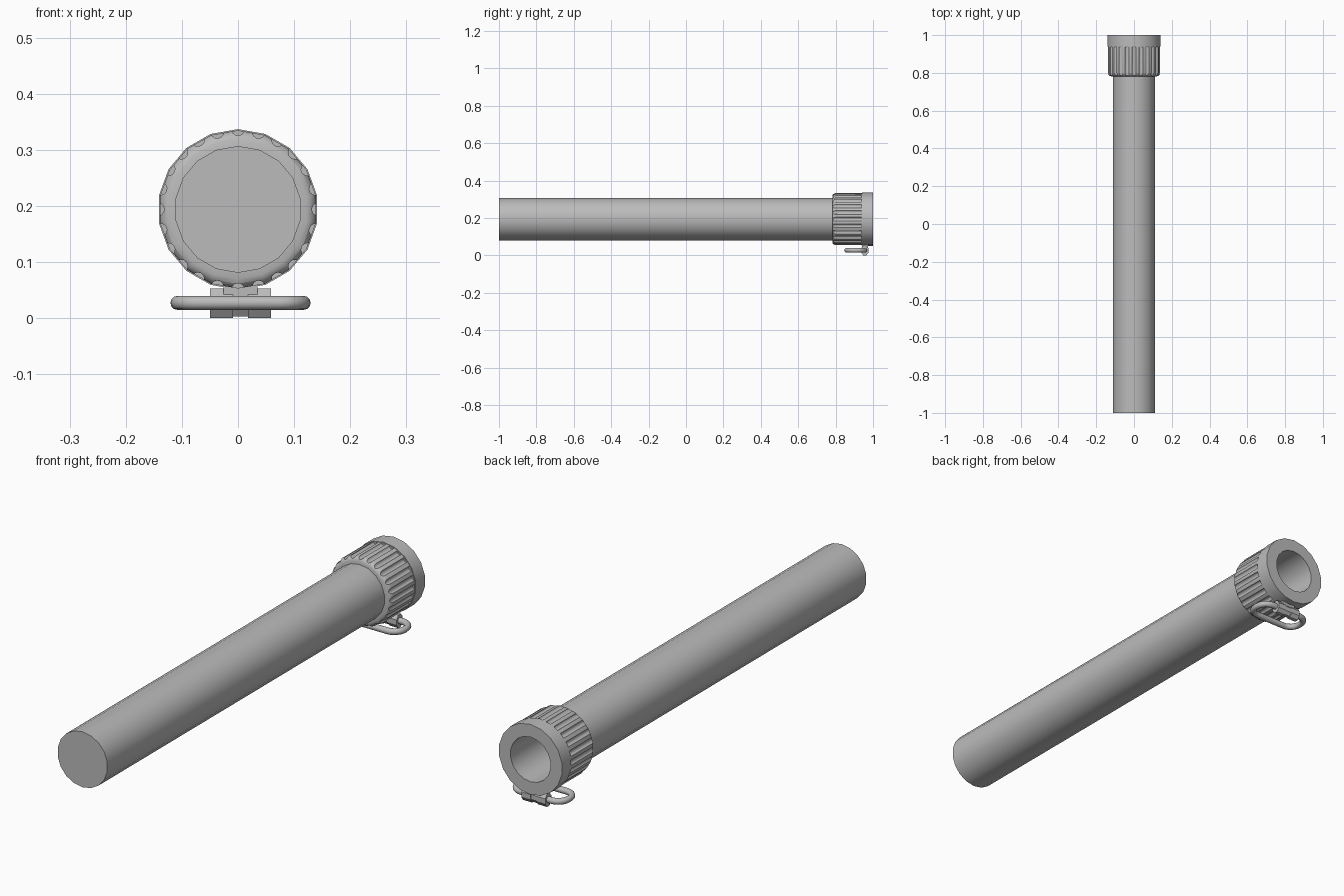
import bpy, bmesh
from math import sin, cos, pi, radians

old = bpy.data.objects.get("Cube")
if old:
    bpy.data.objects.remove(old)

AXIS_Z = 0.194   # height of the tube axis
SIDES = 18
RIBS = 24
LUG_X = 0.0045   # middle of the hinge

grey = bpy.data.materials.new("plain grey")
grey.use_nodes = True
colour = (0.5, 0.5, 0.5, 1)
grey.diffuse_color = colour
grey.node_tree.nodes["Principled BSDF"].inputs["Base Color"].default_value = colour


def finish(name, bm, smooth=True):
    """Turn a bmesh into a named grey object."""
    bmesh.ops.recalc_face_normals(bm, faces=bm.faces[:])
    mesh = bpy.data.meshes.new(name)
    bm.to_mesh(mesh)
    bm.free()
    mesh.materials.append(grey)
    obj = bpy.data.objects.new(name, mesh)
    bpy.context.collection.objects.link(obj)
    if smooth:
        shade(obj)
    return obj


def shade(obj):
    bpy.ops.object.select_all(action='DESELECT')
    obj.select_set(True)
    bpy.context.view_layer.objects.active = obj
    bpy.ops.object.shade_smooth_by_angle(angle=radians(35))


def lathe(name, profile, closed=False, smooth=True):
    """Spin (y, radius) points about the tube axis."""
    bm = bmesh.new()
    rings = []
    for y, r in profile:
        rings.append([bm.verts.new((r * sin(2 * pi * i / SIDES), y,
                                    AXIS_Z + r * cos(2 * pi * i / SIDES)))
                      for i in range(SIDES)])
    pairs = list(zip(rings, rings[1:]))
    if closed:
        pairs.append((rings[-1], rings[0]))
    else:
        bm.faces.new(rings[0])
        bm.faces.new(rings[-1])
    for a, b in pairs:
        for i in range(SIDES):
            j = (i + 1) % SIDES
            bm.faces.new((a[i], a[j], b[j], b[i]))
    return finish(name, bm, smooth)


def prism(bm, outline, start, end):
    """Extrude a flat loop of points between two placing functions."""
    a = [bm.verts.new(start(*p)) for p in outline]
    b = [bm.verts.new(end(*p)) for p in outline]
    n = len(outline)
    bm.faces.new(a)
    bm.faces.new(b)
    for i in range(n):
        bm.faces.new((a[i], a[(i + 1) % n], b[(i + 1) % n], b[i]))


def circle(cu, cv, ru, rv, n, turn=0.0):
    return [(cu + ru * cos(2 * pi * i / n + turn), cv + rv * sin(2 * pi * i / n + turn))
            for i in range(n)]


# Hollow tube, closed at the front
lathe("tube", [(-1, 0.113), (0.99, 0.113), (0.99, 0.091), (-0.97, 0.091)])

# Collar with rounded front edge and plain rim
collar = lathe("collar", [(0.782, 0.105), (0.782, 0.124), (0.785, 0.132), (0.791, 0.138),
                          (0.8, 0.141), (0.94, 0.141), (0.94, 0.143), (1, 0.143),
                          (1, 0.091), (0.99, 0.091), (0.99, 0.105)], True, False)

# Round-bottomed grip grooves cut along the collar
bm = bmesh.new()
for k in range(RIBS):
    a = 2 * pi * k / RIBS
    spot = circle(0.143 * sin(a), AXIS_Z + 0.143 * cos(a), 0.0115, 0.0115, 12, 0.1)
    prism(bm, spot, lambda x, z: (x, 0.75, z), lambda x, z: (x, 0.937, z))
cutter = finish("groove_cutter", bm, False)
cutter.hide_render = True
cut = collar.modifiers.new("grooves", 'BOOLEAN')
cut.object = cutter
cut.operation = 'DIFFERENCE'
cut.solver = 'EXACT'
bpy.ops.object.select_all(action='DESELECT')
collar.select_set(True)
bpy.context.view_layer.objects.active = collar
bpy.ops.object.modifier_apply(modifier=cut.name)
bpy.data.objects.remove(cutter)
shade(collar)

# Hinge under the rim: two outer knuckles and a slimmer middle one
for name, x0, x1, ry, rz in (("right_knuckle", -0.054, -0.0135, 0.021, 0.0285),
                             ("middle_knuckle", -0.0135, 0.0135, 0.018, 0.025),
                             ("left_knuckle", 0.0135, 0.054, 0.021, 0.0285)):
    bm = bmesh.new()
    prism(bm, circle(0.956, 0.0265, ry, rz, 8, pi / 8),
          lambda y, z: (LUG_X + x0, y, z), lambda y, z: (LUG_X + x1, y, z))
    finish(name, bm, False)

# Short foot joining the hinge to the rim
bm = bmesh.new()
prism(bm, [(0.94, 0.04), (0.972, 0.04), (0.972, 0.058), (0.94, 0.058)],
      lambda y, z: (LUG_X - 0.03, y, z), lambda y, z: (LUG_X + 0.03, y, z))
finish("hinge_foot", bm, False)

# Wire loop held by the hinge: a round section swept round a rounded rectangle
bm = bmesh.new()
HALF_X, HALF_Y, CORNER, WIRE = 0.1125, 0.049, 0.044, 0.0125
rings = []
for q, (sx, sy) in enumerate(((1, 1), (-1, 1), (-1, -1), (1, -1))):
    for s in range(7):
        a = (q + s / 6) * pi / 2
        cx = LUG_X + sx * (HALF_X - CORNER)
        cy = 0.907 + sy * (HALF_Y - CORNER)
        rings.append([bm.verts.new((cx + (CORNER + u) * cos(a), cy + (CORNER + u) * sin(a), w))
                      for u, w in circle(0, 0.0275, WIRE, WIRE, 12)])
for a, b in zip(rings, rings[1:] + rings[:1]):
    for i in range(12):
        j = (i + 1) % 12
        bm.faces.new((a[i], a[j], b[j], b[i]))
finish("wire_loop", bm)
